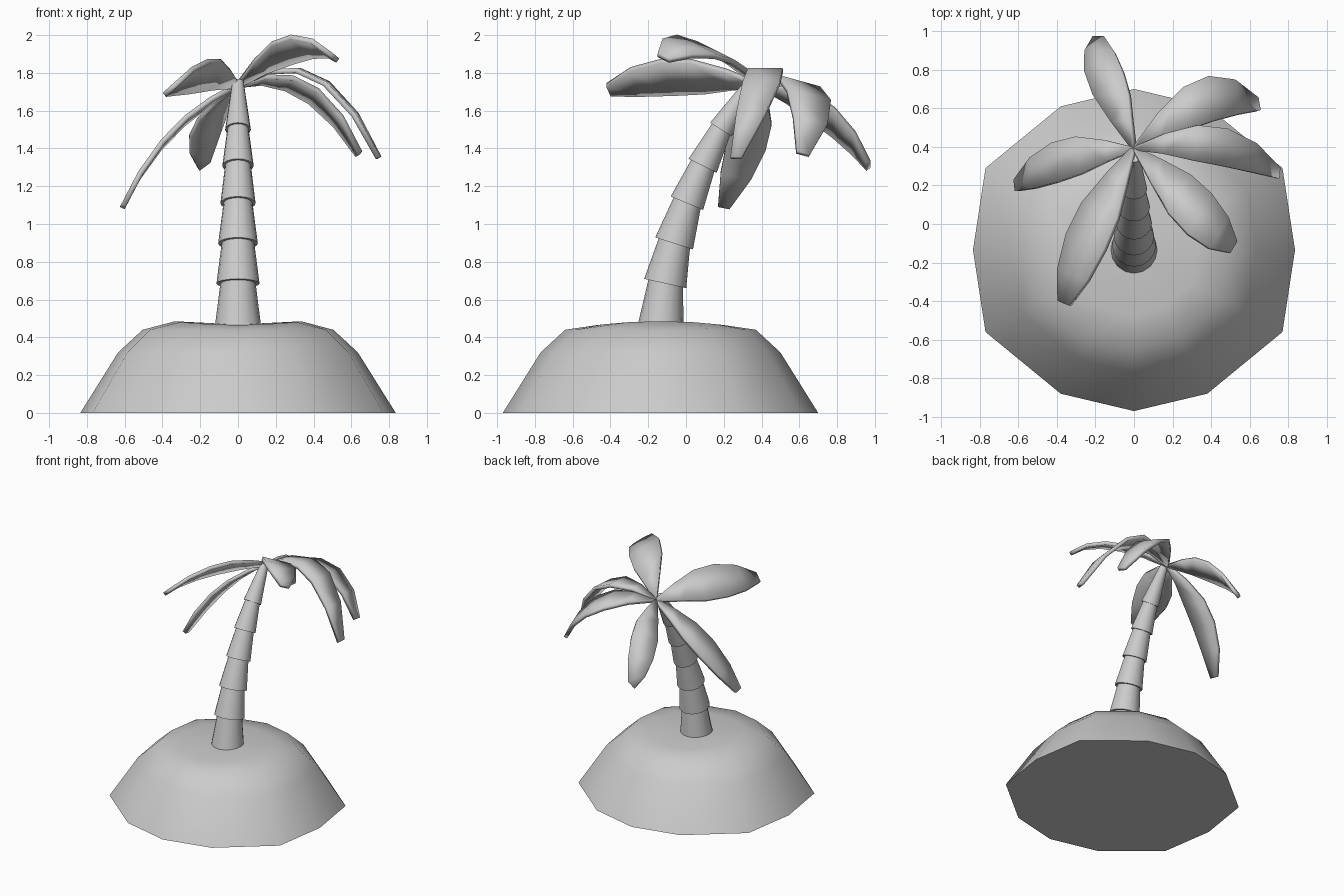
import bpy, bmesh, math
from mathutils import Vector

if "Cube" in bpy.data.objects:
    bpy.data.objects.remove(bpy.data.objects["Cube"])


def finish(name, bm, angle=40):
    bmesh.ops.recalc_face_normals(bm, faces=bm.faces)
    me = bpy.data.meshes.new(name)
    bm.to_mesh(me)
    bm.free()
    ob = bpy.data.objects.new(name, me)
    bpy.context.collection.objects.link(ob)
    bpy.ops.object.select_all(action='DESELECT')
    bpy.context.view_layer.objects.active = ob
    ob.select_set(True)
    bpy.ops.object.shade_smooth_by_angle(angle=math.radians(angle))
    return ob


def bridge(bm, rings):
    n = len(rings[0])
    for a, b in zip(rings, rings[1:]):
        for i in range(n):
            j = (i + 1) % n
            bm.faces.new((a[i], a[j], b[j], b[i]))


# Island: twelve-sided mound with a slightly uneven top
CY = -0.135
corner = [(0.835, 0), (0.77, 0.425), (0.38, 0.745)]
quarter = corner + [(0, 0.835)]
outline = quarter + [(-x, y) for x, y in corner[::-1]]
outline += [(x, -y) for x, y in outline[-2:0:-1]]
bm = bmesh.new()
rings = []
for s, z, saddle in [(1, 0, 0), (0.76, 0.32, 0), (0.605, 0.44, 0), (0.4, 0.475, 0.01)]:
    ring = []
    for x, y in outline:
        c = math.cos(2 * math.atan2(y, x))
        ring.append(bm.verts.new((x * s, CY + y * s, z + saddle * c)))
    rings.append(ring)
bridge(bm, rings)
bm.faces.new(rings[0][::-1])
top = bm.verts.new((0, CY, 0.468))
for i in range(12):
    bm.faces.new((rings[-1][i], rings[-1][(i + 1) % 12], top))
finish("island", bm, 60)

# Trunk: leaning stack of tapered segments (y, z, lower radius)
path = [(-0.135, 0.46, 0.122), (-0.11, 0.685, 0.114), (-0.063, 0.897, 0.105),
        (0.005, 1.11, 0.093), (0.088, 1.308, 0.083), (0.185, 1.50, 0.068), (0.335, 1.735, 0.03)]
bm = bmesh.new()
N = 16
for k in range(6):
    a = Vector((0, *path[k][:2]))
    b = Vector((0, *path[k + 1][:2]))
    d = (b - a).normalized()
    side = Vector((1, 0, 0))
    up = d.cross(side)
    if k == 0:
        up = Vector((0, 1, 0))
    r_top = path[k + 1][2] * (0.8 if k < 5 else 1)
    rings = []
    for p, r in [(a, path[k][2]), (b + d * 0.02, r_top)]:
        rings.append([bm.verts.new(p + r * (side * math.cos(t) + up * math.sin(t)))
                      for t in (2 * math.pi * i / N for i in range(N))])
    bridge(bm, rings)
    bm.faces.new(rings[0][::-1])
    bm.faces.new(rings[1])
finish("trunk", bm)

# Fronds: middle point, tip and half-width vector for each drooping leaf
crown = Vector((0, 0.39, 1.735))
fronds = [
    ((-0.36, 0.335, 1.47), (-0.61, 0.20, 1.09), (-0.01, 0.10, -0.02)),
    ((-0.22, -0.03, 1.78), (-0.36, -0.41, 1.71), (0.095, -0.04, 0.085)),
    ((-0.14, 0.74, 1.57), (-0.18, 0.965, 1.31), (0.095, 0.0, 0.07)),
    ((0.35, 0.635, 1.71), (0.64, 0.62, 1.37), (-0.02, 0.11, -0.03)),
    ((0.41, 0.41, 1.78), (0.745, 0.265, 1.35), (0.01, 0.095, 0.0)),
    ((0.30, 0.09, 1.93), (0.51, -0.12, 1.88), (-0.06, -0.10, 0.05)),
]
widths = [(0, 0.08), (0.18, 0.55), (0.38, 0.97), (0.58, 1.03), (0.8, 0.8), (1, 0.3)]
for n, (m, e, w) in enumerate(fronds):
    m, e, w = Vector(m), Vector(e), Vector(w)
    bm = bmesh.new()
    prev = None
    for t, s in widths:
        p = crown * (2 * (t - .5) * (t - 1)) + m * (4 * t * (1 - t)) + e * (2 * t * (t - .5))
        row = [bm.verts.new(p + w * s * k) for k in (-1, 1)]
        if prev:
            bm.faces.new((prev[0], prev[1], row[1], row[0]))
        prev = row
    ob = finish("frond_%d" % (n + 1), bm)
    mod = ob.modifiers.new("thickness", 'SOLIDIFY')
    mod.thickness = 0.028
    mod.offset = 0
